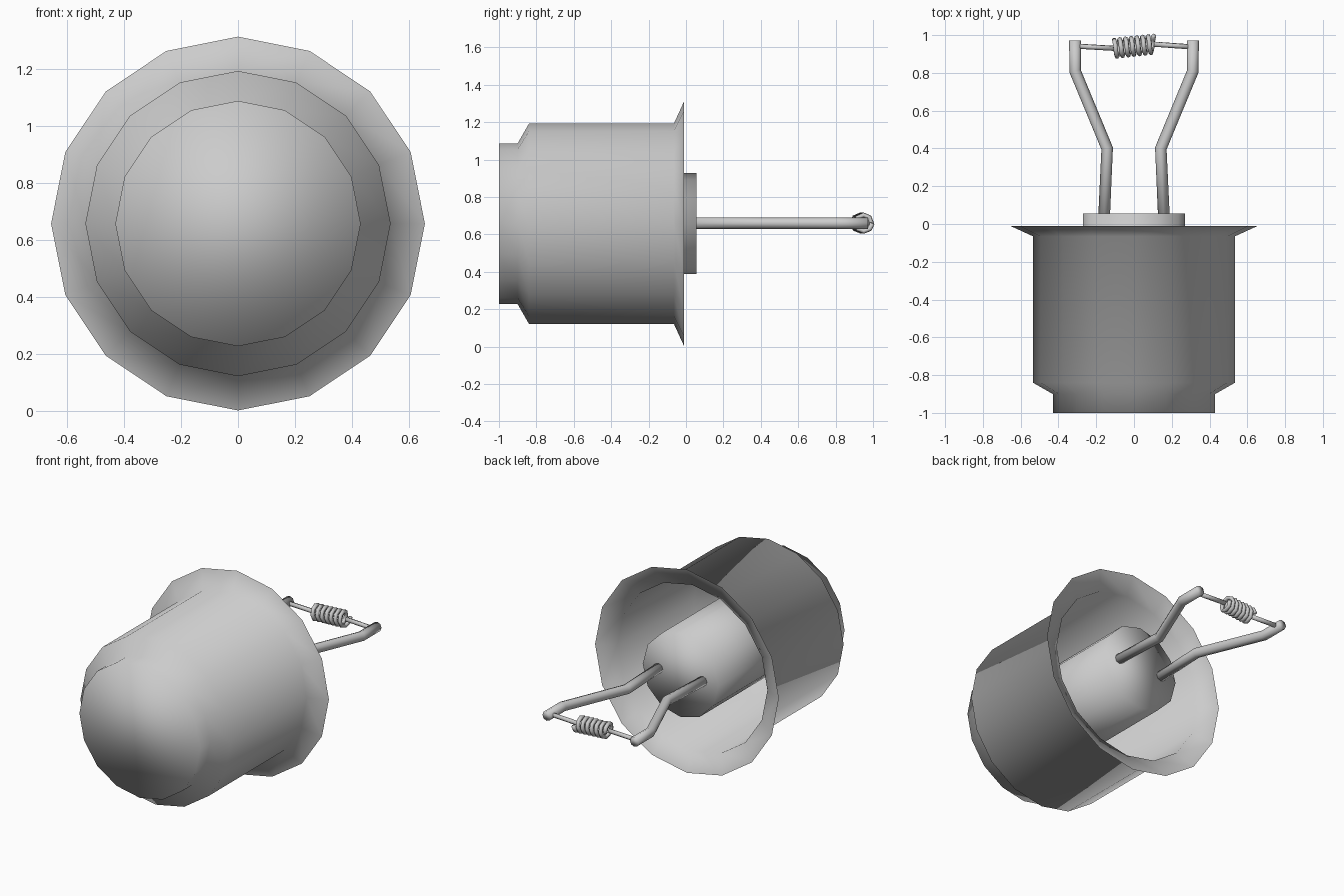
import bpy, bmesh, math
from mathutils import Vector

AXIS_Z = 0.657

if "Cube" in bpy.data.objects:
    bpy.data.objects.remove(bpy.data.objects["Cube"])

grey = bpy.data.materials.new("plain_grey")
grey.use_nodes = True
grey.diffuse_color = (0.6, 0.6, 0.6, 1)
grey.node_tree.nodes["Principled BSDF"].inputs["Base Color"].default_value = (0.6, 0.6, 0.6, 1)


def finish(name, bm):
    mesh = bpy.data.meshes.new(name)
    bm.to_mesh(mesh)
    bm.free()
    for poly in mesh.polygons:
        poly.use_smooth = True
    mesh.materials.append(grey)
    obj = bpy.data.objects.new(name, mesh)
    bpy.context.collection.objects.link(obj)
    return obj


def skin(bm, rings, cap_start, cap_end):
    """Join rings of points into a tube with optional flat ends."""
    loops = [[bm.verts.new(p) for p in ring] for ring in rings]
    n = len(loops[0])
    for a, b in zip(loops, loops[1:]):
        for i in range(n):
            j = (i + 1) % n
            bm.faces.new((a[i], a[j], b[j], b[i]))
    if cap_start:
        bm.faces.new(loops[0][::-1])
    if cap_end:
        bm.faces.new(loops[-1])


def turned(name, profile, sides, cap_end):
    """Turn a (radius, y) profile about the long axis, from front to back."""
    rings = []
    for r, y in profile:
        angles = [math.tau * i / sides for i in range(sides)]
        rings.append([(r * math.sin(a), y, AXIS_Z + r * math.cos(a)) for a in angles])
    bm = bmesh.new()
    skin(bm, rings, True, cap_end)
    bmesh.ops.recalc_face_normals(bm, faces=bm.faces)
    return finish(name, bm)


def wire(name, points, radius, sides):
    """Sweep a round section along a path, mitred at each bend."""
    pts = [Vector(p) for p in points]
    rings = []
    side = None
    for i, p in enumerate(pts):
        before = (p - pts[max(i - 1, 0)]).normalized()
        after = (pts[min(i + 1, len(pts) - 1)] - p).normalized()
        tangent = (before + after).normalized()
        if side is None:
            side = tangent.orthogonal()
        side = (side - tangent * side.dot(tangent)).normalized()
        up = tangent.cross(side)
        rings.append([p + radius * (math.cos(a) * side + math.sin(a) * up)
                      for a in (math.tau * k / sides for k in range(sides))])
    bm = bmesh.new()
    skin(bm, rings, True, True)
    bmesh.ops.recalc_face_normals(bm, faces=bm.faces)
    return finish(name, bm)


# Open cup with stepped front end and flared rim
turned("cup_shell", [(0.43, -1), (0.43, -0.9), (0.535, -0.84),
                     (0.535, -0.065), (0.655, -0.01)], 16, False)

# Post standing inside the cup
turned("centre_post", [(0.27, -0.98), (0.27, 0.055)], 12, True)

# Two bent support legs
for label, s in (("left", 1), ("right", -1)):
    wire(label + "_support_leg",
         [(s * x, y, AXIS_Z + 0.003) for x, y in
          ((0.16, 0), (0.142, 0.4), (0.312, 0.81), (0.312, 0.972))], 0.031, 8)

# Coil and the straight wires joining it to the legs
start = Vector((-0.105, 0.93, AXIS_Z + 0.003))
end = Vector((0.105, 0.952, AXIS_Z + 0.003))
TURNS, STEPS = 7, 8
coil = []
for i in range(TURNS * STEPS + 1):
    a = math.tau * i / STEPS
    centre = start.lerp(end, i / (TURNS * STEPS))
    coil.append(centre + 0.044 * Vector((0, math.cos(a), math.sin(a))))
wire("filament_coil", coil, 0.013, 6)
wire("right_filament_wire", [(-0.312, 0.942, start.z), start], 0.014, 6)
wire("left_filament_wire", [end, (0.312, 0.937, end.z)], 0.014, 6)
